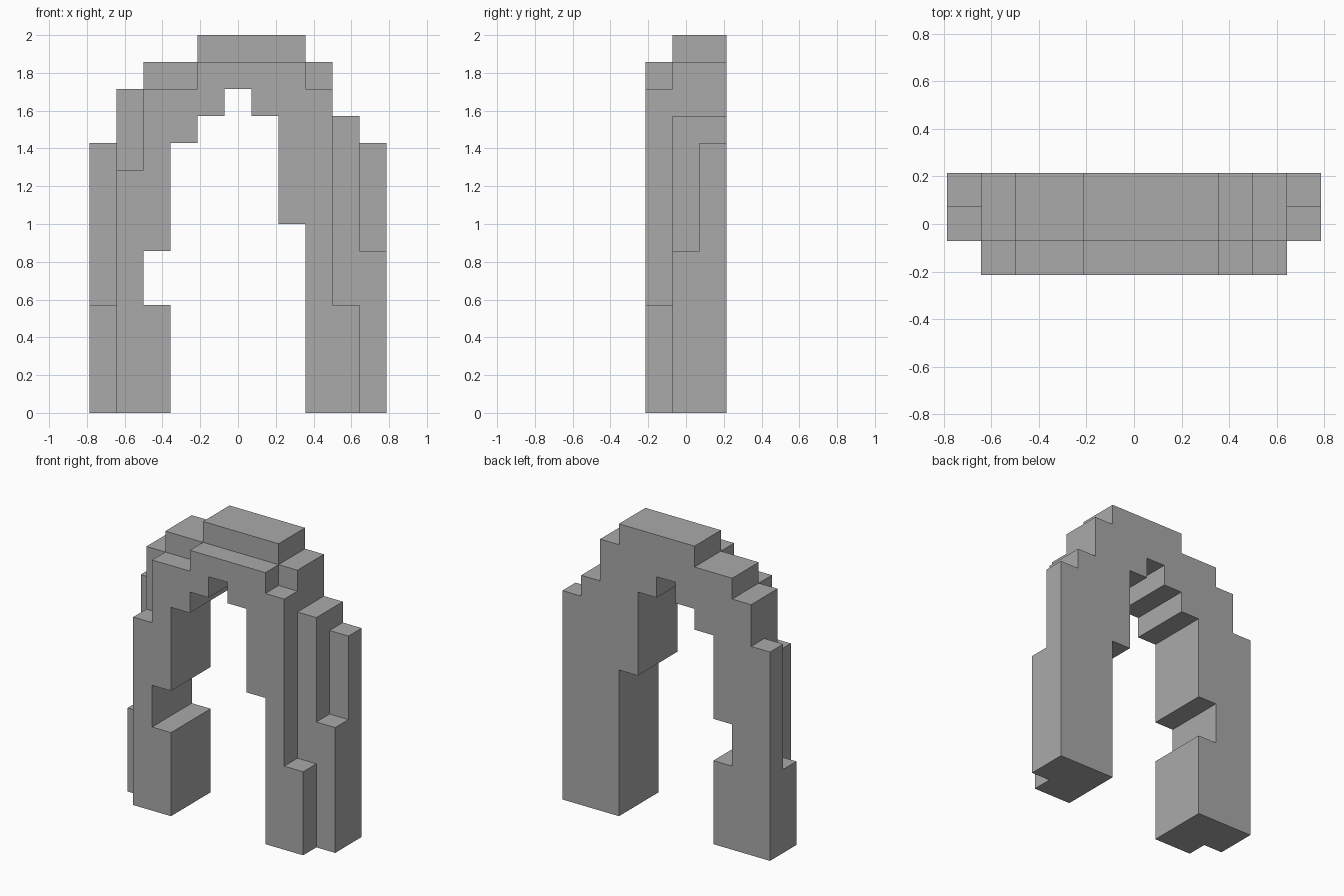
import bpy
import bmesh
import math
from mathutils import Vector

cube = bpy.data.objects.get("Cube")
if cube:
    bpy.data.objects.remove(cube, do_unlink=True)

UNIT = 1 / 7          # edge of one block; the arch is 11 x 3 x 14 blocks
ORIGIN = Vector((-5.5, -1.5, 0))

# Stepped tops of each layer, one height per column from -x to +x
front_tops = [0, 9, 12, 12, 13, 13, 13, 13, 12, 4, 0]
middle_tops = [4, 12, 13, 13, 14, 14, 14, 14, 13, 11, 6]
back_tops = [10, 12, 13, 13, 14, 14, 14, 14, 13, 11, 10]

# Stepped underside of the opening, running through every layer
undersides = [0, 0, 0, 10, 11, 12, 11, 7, 0, 0, 0]
notch = {(2, 4), (2, 5)}  # gap in the inner side of the -x post

cells = set()
for y, tops in enumerate((front_tops, middle_tops, back_tops)):
    for x, (low, high) in enumerate(zip(undersides, tops)):
        cells.update((x, y, z) for z in range(low, high) if (x, z) not in notch)


def add_face(bm, cell, axis, side):
    """Add one outer square of a block, facing along the axis."""
    normal = Vector((0, 0, 0))
    normal[axis] = side
    u, v = Vector((0, 0, 0)), Vector((0, 0, 0))
    u[(axis + 1) % 3] = 0.5
    v[(axis + 2) % 3] = 0.5 * side
    centre = Vector(cell) + Vector((0.5, 0.5, 0.5)) + normal / 2 + ORIGIN
    corners = (centre - u - v, centre + u - v, centre + u + v, centre - u + v)
    bm.faces.new([bm.verts.new(c * UNIT) for c in corners])


# Skin of the arch: only faces with no neighbouring block
bm = bmesh.new()
for cell in sorted(cells):
    for axis in range(3):
        for side in (-1, 1):
            neighbour = list(cell)
            neighbour[axis] += side
            if tuple(neighbour) not in cells:
                add_face(bm, cell, axis, side)

# Join the squares into large flat faces
bmesh.ops.remove_doubles(bm, verts=bm.verts, dist=UNIT / 100)
bmesh.ops.dissolve_limit(bm, angle_limit=math.radians(1), verts=bm.verts, edges=bm.edges)

mesh = bpy.data.meshes.new("stone_arch")
bm.to_mesh(mesh)
bm.free()
arch = bpy.data.objects.new("stone_arch", mesh)
bpy.context.collection.objects.link(arch)

# Plain grey stone
stone = bpy.data.materials.new("grey_stone")
stone.use_nodes = True
colour = (0.4, 0.4, 0.4, 1)
stone.diffuse_color = colour
stone.node_tree.nodes["Principled BSDF"].inputs["Base Color"].default_value = colour
mesh.materials.append(stone)
